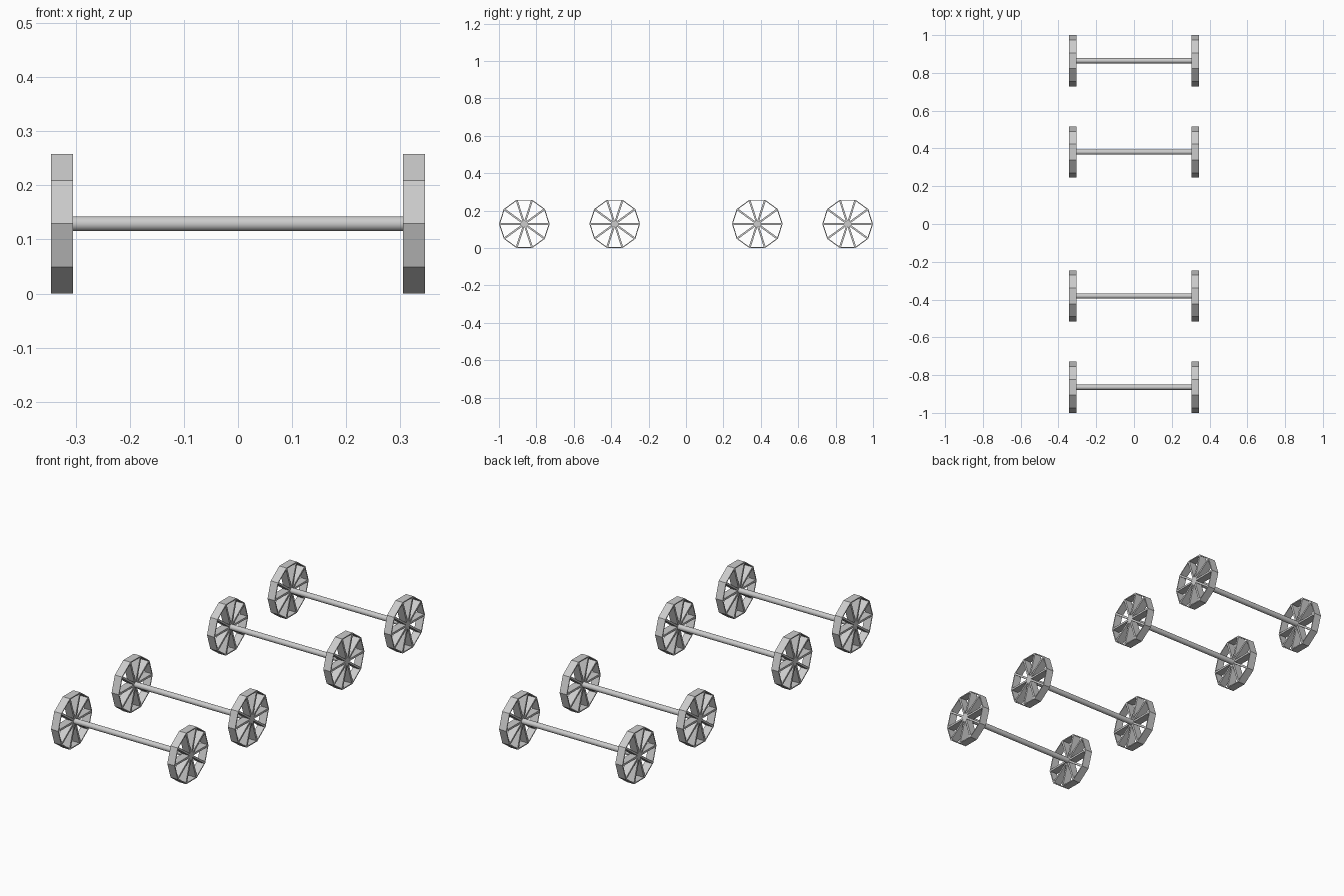
import bpy, bmesh
from math import cos, sin, pi
from mathutils import Vector

if "Cube" in bpy.data.objects:
    bpy.data.objects.remove(bpy.data.objects["Cube"])

SIDES = 10
R = 0.1357
CZ = R * cos(pi / SIDES)
X_IN, X_OUT = 0.305, 0.345
AXLE_R = 0.0137


def add_object(name, bm):
    bmesh.ops.recalc_face_normals(bm, faces=bm.faces)
    mesh = bpy.data.meshes.new(name)
    bm.to_mesh(mesh)
    bm.free()
    obj = bpy.data.objects.new(name, mesh)
    bpy.context.collection.objects.link(obj)
    return obj


def make_wheel(name, x, y):
    # fan of triangles, each inset and opened to leave rim and spokes
    bm = bmesh.new()
    hub = bm.verts.new((0, 0, 0))
    ring = [bm.verts.new((0, R * cos(2 * pi * i / SIDES), R * sin(2 * pi * i / SIDES)))
            for i in range(SIDES)]
    panes = [bm.faces.new((hub, ring[i], ring[(i + 1) % SIDES])) for i in range(SIDES)]
    bm.normal_update()
    bmesh.ops.inset_individual(bm, faces=panes, thickness=0.005, use_even_offset=True)
    bmesh.ops.delete(bm, geom=panes, context='FACES_ONLY')
    # wheel width
    out = bmesh.ops.extrude_face_region(bm, geom=bm.faces[:], use_keep_orig=True)
    moved = [g for g in out['geom'] if isinstance(g, bmesh.types.BMVert)]
    bmesh.ops.translate(bm, verts=moved, vec=Vector((X_OUT - X_IN, 0, 0)))
    # drop loose edges left by the opened panes
    loose = [e for e in bm.edges if not e.link_faces]
    bmesh.ops.delete(bm, geom=loose, context='EDGES')
    obj = add_object(name, bm)
    obj.location = (x, y, CZ)


def make_axle(name, y):
    bpy.ops.mesh.primitive_cylinder_add(vertices=24, radius=AXLE_R, depth=2 * X_IN,
                                        location=(0, y, CZ), rotation=(0, pi / 2, 0))
    bpy.context.object.name = name
    bpy.ops.object.shade_smooth_by_angle()


# four wheelsets
for label, y in (("front_outer", -0.8643), ("front_inner", -0.381),
                 ("rear_inner", 0.381), ("rear_outer", 0.8643)):
    make_axle(label + "_axle", y)
    make_wheel(label + "_wheel_left", -X_OUT, y)
    make_wheel(label + "_wheel_right", X_IN, y)
